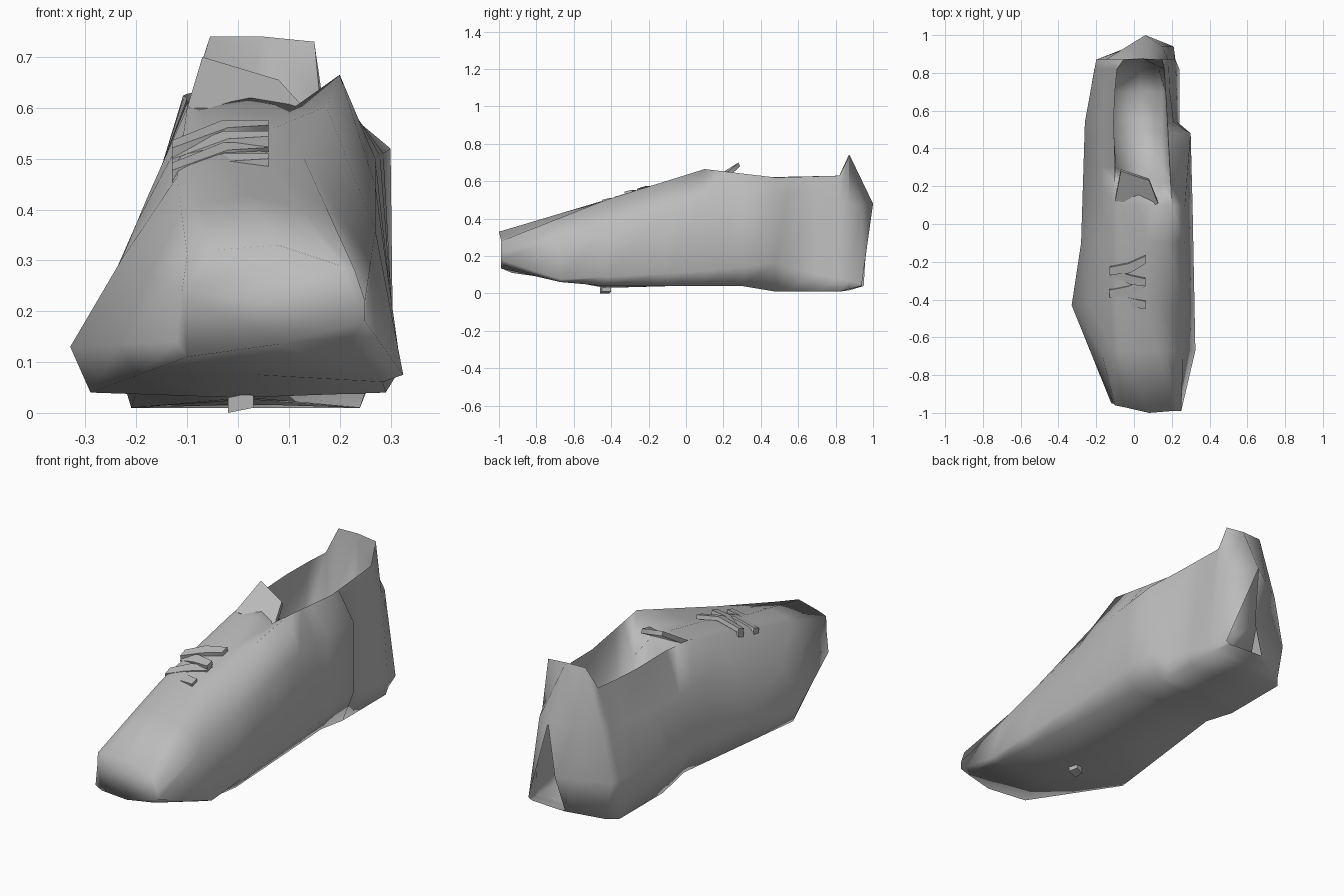
import bpy
import bmesh
import math
from mathutils import Vector

default_cube = bpy.data.objects.get("Cube")
if default_cube:
    bpy.data.objects.remove(default_cube, do_unlink=True)

grey = bpy.data.materials.new("plain_grey")
grey.use_nodes = True
grey.diffuse_color = (0.5, 0.5, 0.5, 1)
grey.node_tree.nodes["Principled BSDF"].inputs["Base Color"].default_value = grey.diffuse_color


def finish(name, bm, angle):
    """Turn a bmesh into a named, shaded, grey object."""
    bmesh.ops.remove_doubles(bm, verts=bm.verts[:], dist=0.002)
    bmesh.ops.recalc_face_normals(bm, faces=bm.faces[:])
    mesh = bpy.data.meshes.new(name)
    bm.to_mesh(mesh)
    bm.free()
    mesh.materials.append(grey)
    obj = bpy.data.objects.new(name, mesh)
    bpy.context.collection.objects.link(obj)
    bpy.ops.object.select_all(action="DESELECT")
    obj.select_set(True)
    bpy.context.view_layer.objects.active = obj
    bpy.ops.object.shade_smooth_by_angle(angle=math.radians(angle))
    return obj


def point_on(rail, y):
    """Point where a lengthwise rail crosses y, clamped to the rail ends."""
    points = [Vector(p) for p in rail]
    if y <= points[0].y:
        return points[0]
    for start, end in zip(points, points[1:]):
        if y <= end.y:
            return start.lerp(end, (y - start.y) / max(end.y - start.y, 0.0001))
    return points[-1]


def loft(name, rails, stations, angle):
    """Skin a closed ring of rails, with a cap at the toe end."""
    bm = bmesh.new()
    rings = [[bm.verts.new(point_on(rail, y)) for rail in rails] for y in stations]
    for near, far in zip(rings, rings[1:]):
        for i in range(len(rails)):
            j = (i + 1) % len(rails)
            bm.faces.new((near[i], near[j], far[j], far[i]))
    bm.faces.new(rings[0])
    return finish(name, bm, angle)


def slab(name, outline, depth):
    """Thin faceted piece made from an outline and a thickness vector."""
    bm = bmesh.new()
    face = bm.faces.new([bm.verts.new(p) for p in outline])
    extruded = bmesh.ops.extrude_face_region(bm, geom=[face], use_keep_orig=True)
    moved = [v for v in extruded["geom"] if isinstance(v, bmesh.types.BMVert)]
    bmesh.ops.translate(bm, verts=moved, vec=depth)
    return finish(name, bm, 60)


# Left wall rails of the shoe, from toe to heel
left_rim = [(-.1, -.96, .31), (-.12, -.45, .46), (-.1, .1, .6), (-.1, .3, .62),
            (-.11, .6, .625), (-.09, .82, .63), (-.055, .87, .74), (.05, .875, .74)]
left_shoulder = [(-.11, -.95, .24), (-.23, -.43, .3), (-.18, .1, .42),
                 (-.17, .54, .42), (-.15, .87, .45), (.06, 1, .48)]
left_bulge = [(-.12, -.95, .14), (-.33, -.43, .13), (-.28, -.1, .19),
              (-.26, .54, .21), (-.2, .87, .2), (.05, .96, .2)]

# Sole rails, rising at the arch and the toe
left_sole = [(-.1, -.93, .11), (-.29, -.43, .04), (-.2, .3, .04),
             (-.21, .48, .01), (-.21, .85, .01), (0, .95, .04)]
sole_centre = [(.08, -.99, .135), (0, -.43, .03), (.02, .3, .05),
               (.02, .48, .03), (.03, .82, .01), (.04, .95, .04)]
right_sole = [(.22, -.97, .15), (.3, -.6, .04), (.25, .3, .04),
              (.24, .48, .01), (.24, .82, .01), (.19, .94, .04)]

# Right wall rails, stepping inwards behind the midfoot
right_bulge = [(.25, -.99, .18), (.325, -.67, .075), (.31, .1, .12),
               (.3, .48, .16), (.23, .54, .14), (.22, .82, .08), (.21, .94, .05)]
right_shoulder = [(.25, -.99, .22), (.27, -.43, .36), (.27, .1, .5),
                  (.3, .48, .52), (.21, .54, .52), (.19, .7, .53),
                  (.18, .92, .46), (.06, 1, .48)]
right_rim = [(.23, -.99, .28), (.13, -.43, .5), (.2, .1, .665), (.18, .48, .62),
             (.16, .82, .63), (.15, .87, .73), (.05, .875, .74)]

# Inner rails form the vamp and throat, then drop into the foot opening
inner_right = [(.2, -.99, .29), (.06, -.43, .49), (.07, -.1, .56), (.13, .18, .62),
               (.15, .3, .25), (.15, .7, .18), (.13, .82, .3), (.05, .875, .74)]
inner_centre = [(.08, -1, .33), (-.03, -.43, .5), (0, -.1, .58), (.03, .22, .63),
                (.03, .3, .2), (.03, .7, .12), (.04, .82, .2), (.05, .875, .74)]
inner_left = [(-.05, -.97, .32), (-.09, -.43, .48), (-.07, -.1, .56), (-.07, .25, .62),
              (-.12, .35, .25), (-.14, .7, .18), (-.08, .82, .3), (.05, .875, .74)]

rails = [left_rim, left_shoulder, left_bulge, left_sole, sole_centre, right_sole,
         right_bulge, right_shoulder, right_rim, inner_right, inner_centre, inner_left]
stations = [-1, -.67, -.43, -.1, .1, .22, .3, .48, .54, .7, .82, .87, .94, 1]
loft("shoe_body", rails, stations, 100)

# Tongue flap leaning up at the front of the opening
slab("tongue", [(-.1, .12, .6), (-.07, .28, .7), (.08, .23, .655), (.13, .1, .6)],
     (0, .01, -.02))

# Crumpled laces lying across the throat
for i in range(4):
    y = -.42 + .06 * i
    z = .455 + .022 * i
    skew = .03 * (-1) ** i
    slab(f"lace_{i + 1}", [(-.13, y + skew, z), (-.02, y - .02, z + .04),
                           (.06, y - skew, z + .045), (.06, y - skew + .04, z + .055),
                           (-.03, y + .03, z + .055), (-.13, y + skew + .04, z + .015)],
         (0, .005, -.02))

# Worn tread scrap under the forefoot
slab("forefoot_tread", [(-.02, -.46, 0), (.03, -.45, .01), (.02, -.4, .01), (-.02, -.41, 0)],
     (0, 0, .03))
